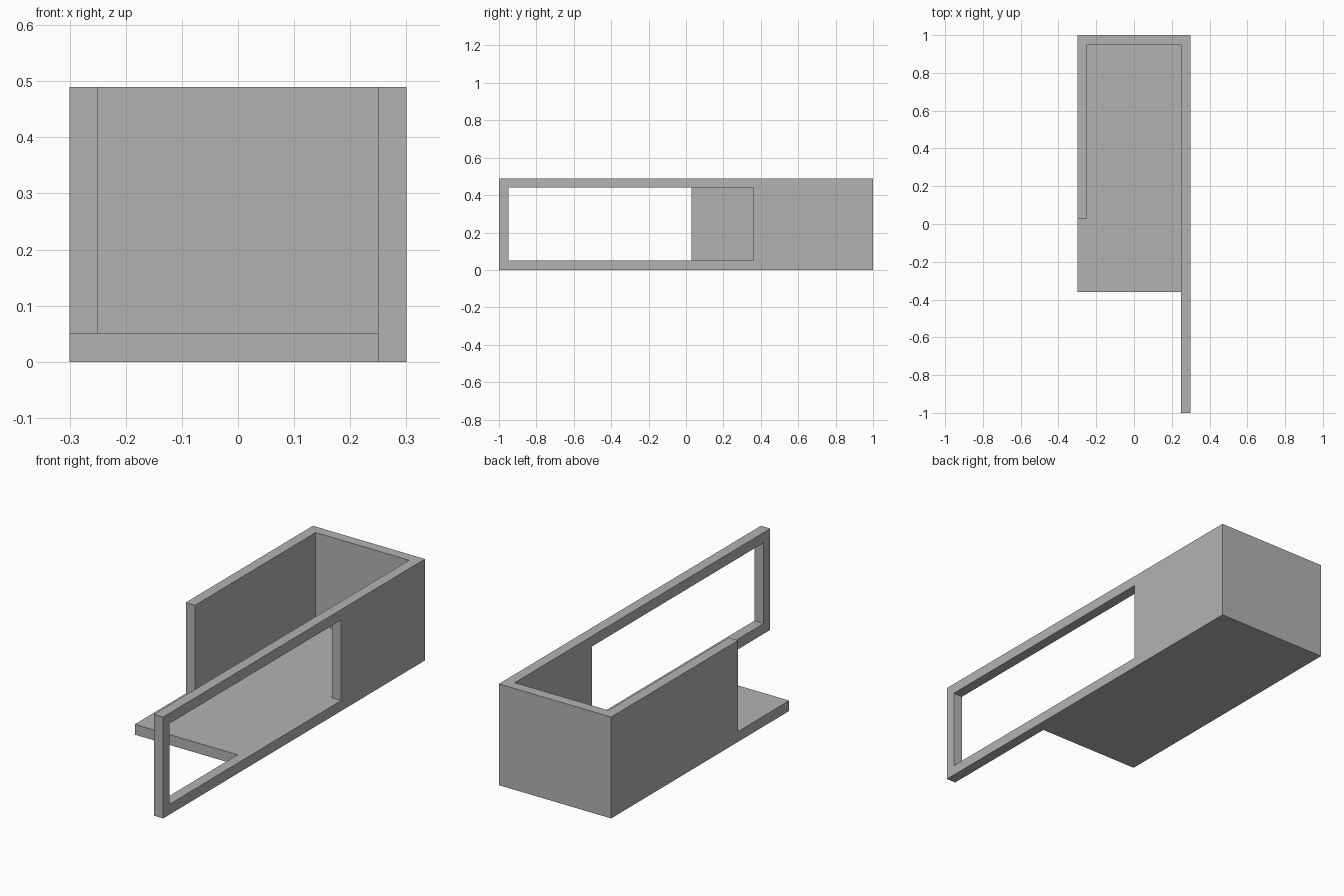
import bpy
import bmesh

cube = bpy.data.objects.get("Cube")
if cube:
    bpy.data.objects.remove(cube, do_unlink=True)

grey = bpy.data.materials.new("plain grey")
grey.use_nodes = True
colour = (0.45, 0.45, 0.45, 1)
grey.diffuse_color = colour
grey.node_tree.nodes["Principled BSDF"].inputs["Base Color"].default_value = colour

T = 0.05      # panel thickness
W = 0.3       # half width
H = 0.49      # height


def finish(name, bm):
    bmesh.ops.recalc_face_normals(bm, faces=bm.faces[:])
    mesh = bpy.data.meshes.new(name)
    bm.to_mesh(mesh)
    bm.free()
    mesh.materials.append(grey)
    obj = bpy.data.objects.new(name, mesh)
    bpy.context.collection.objects.link(obj)
    return obj


def box(name, x, y, z):
    """Box spanning the given (low, high) ranges."""
    bm = bmesh.new()
    bmesh.ops.create_cube(bm, size=1)
    for v in bm.verts:
        v.co = [r[0] if c < 0 else r[1] for c, r in zip(v.co, (x, y, z))]
    return finish(name, bm)


def framed_panel(name, x, outer, inner):
    """Upright panel with a rectangular opening; rectangles are (y0, y1, z0, z1)."""
    bm = bmesh.new()

    def ring(px, rect):
        y0, y1, z0, z1 = rect
        corners = ((y0, z0), (y1, z0), (y1, z1), (y0, z1))
        return [bm.verts.new((px, y, z)) for y, z in corners]

    rings = [ring(x[0], outer), ring(x[1], outer), ring(x[1], inner), ring(x[0], inner)]
    for a, b in zip(rings, rings[1:] + rings[:1]):
        for i in range(4):
            j = (i + 1) % 4
            bm.faces.new((a[i], a[j], b[j], b[i]))
    return finish(name, bm)


# Long side wall with its window opening
framed_panel("window_wall", (W - T, W), (-1, 1, 0, H), (-1 + T, 0.36, T, H - T))

# Floor slab, extending past the short wall
box("floor", (-W, W - T), (-0.36, 1), (0, T))

# Short side wall and end wall standing on the floor
box("short_wall", (-W, -W + T), (0.03, 1 - T), (T, H))
box("end_wall", (-W, W - T), (1 - T, 1), (T, H))
